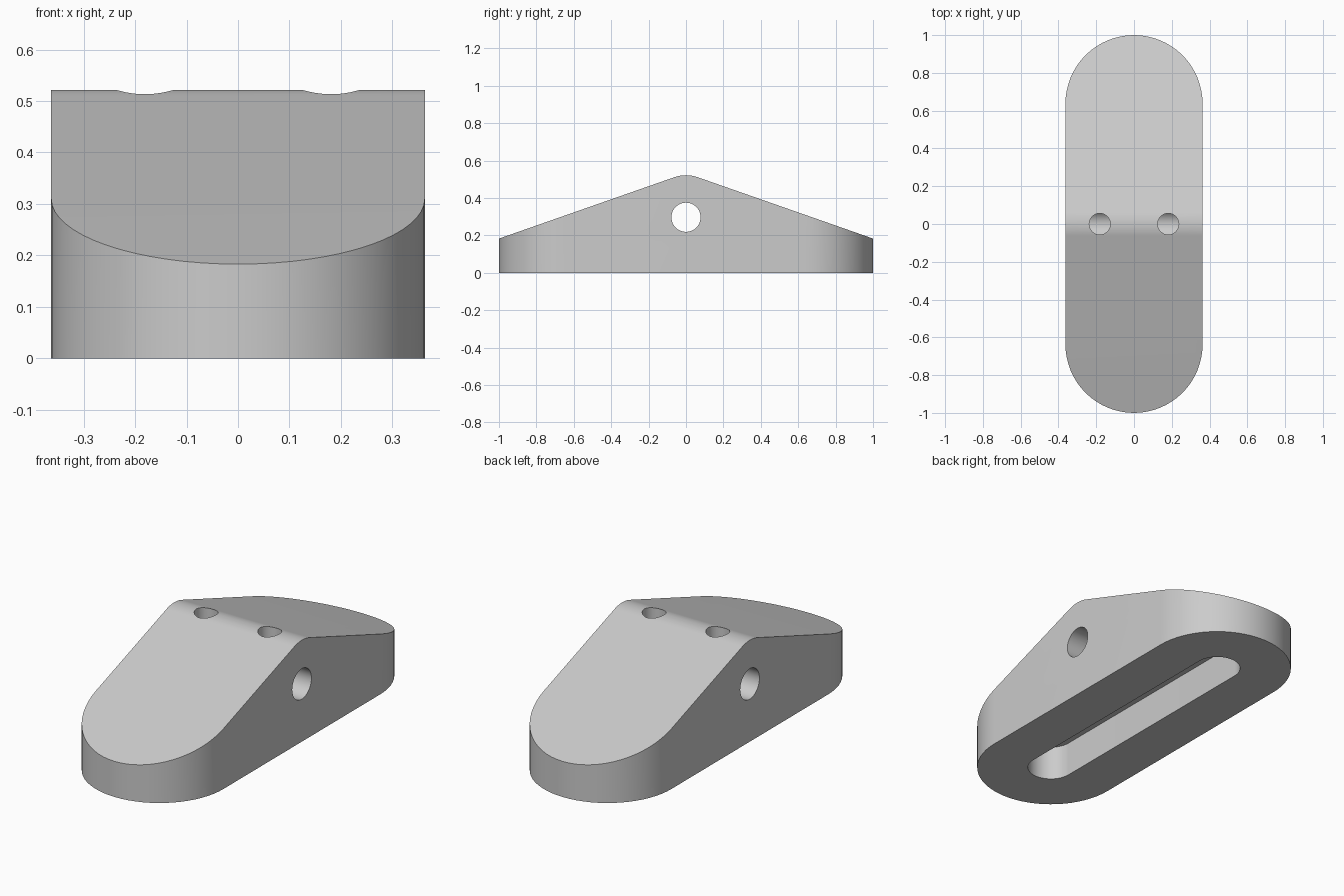
import bpy, bmesh
from math import sin, cos, pi, atan, sqrt
from mathutils import Vector

if "Cube" in bpy.data.objects:
    bpy.data.objects.remove(bpy.data.objects["Cube"], do_unlink=True)

HALF_WIDTH = 0.363
END_CENTRE = 1 - HALF_WIDTH
SLOPE, END_HEIGHT, RIDGE_RADIUS = 0.35, 0.183, 0.19

grey = bpy.data.materials.new("plain grey")
grey.use_nodes = True
grey.diffuse_color = (0.6, 0.6, 0.6, 1)
grey.node_tree.nodes["Principled BSDF"].inputs["Base Color"].default_value = (0.6, 0.6, 0.6, 1)


def prism(name, outline, start, depth):
    """Extrude a closed outline of 3D points along a depth vector."""
    bm = bmesh.new()
    face = bm.faces.new([bm.verts.new(Vector(start) + Vector(p)) for p in outline])
    extruded = bmesh.ops.extrude_face_region(bm, geom=[face])["geom"]
    moved = [g for g in extruded if isinstance(g, bmesh.types.BMVert)]
    bmesh.ops.translate(bm, verts=moved, vec=depth)
    bmesh.ops.recalc_face_normals(bm, faces=bm.faces)
    mesh = bpy.data.meshes.new(name)
    bm.to_mesh(mesh)
    bm.free()
    mesh.materials.append(grey)
    obj = bpy.data.objects.new(name, mesh)
    bpy.context.collection.objects.link(obj)
    return obj


def stadium(radius, segments=32):
    """Rounded-end outline in the ground plane, long along y."""
    points = []
    for side in (1, -1):
        for i in range(segments + 1):
            a = pi * i / segments
            points.append((side * radius * cos(a), side * (END_CENTRE + radius * sin(a)), 0))
    return points


def circle(radius, u, v, segments=48):
    angles = [2 * pi * i / segments for i in range(segments)]
    return [Vector(u) * radius * cos(a) + Vector(v) * radius * sin(a) for a in angles]


def cut(target, cutter, operation="DIFFERENCE"):
    """Apply a boolean and discard the cutter."""
    cutter.hide_render = True
    bpy.context.view_layer.objects.active = target
    mod = target.modifiers.new("cut", "BOOLEAN")
    mod.operation, mod.solver, mod.object = operation, "EXACT", cutter
    bpy.ops.object.modifier_apply(modifier=mod.name)
    bpy.data.objects.remove(cutter, do_unlink=True)


# Body: round-ended block trimmed by a gabled profile with a rounded ridge
body = prism("ridged_block", stadium(HALF_WIDTH), (0, 0, 0), (0, 0, 0.8))
reach = 1.2
eave = END_HEIGHT - SLOPE * (reach - 1)
tilt = atan(SLOPE)
arc_centre = END_HEIGHT + SLOPE - RIDGE_RADIUS * sqrt(1 + SLOPE ** 2)
profile = [(0, -reach, -0.2), (0, reach, -0.2), (0, reach, eave)]
for i in range(17):
    a = tilt * (1 - i / 8)
    profile.append((0, RIDGE_RADIUS * sin(a), arc_centre + RIDGE_RADIUS * cos(a)))
profile.append((0, -reach, eave))
cut(body, prism("gable_trim", profile, (-0.6, 0, 0), (1.2, 0, 0)), "INTERSECT")

# Long blind slot in the underside
cut(body, prism("slot_cutter", stadium(0.113), (0, 0, -0.1), (0, 0, 0.28)))

# Cross hole through the sides
cut(body, prism("cross_hole_cutter", circle(0.078, (0, 1, 0), (0, 0, 1)),
                (-0.6, 0, 0.297), (1.2, 0, 0)))

# Two holes from the ridge down into the cross hole
for x in (-0.181, 0.181):
    cut(body, prism("ridge_hole_cutter", circle(0.056, (1, 0, 0), (0, 1, 0)),
                    (x, 0, 0.297), (0, 0, 0.5)))

# Smooth curved walls, crisp edges
bpy.ops.object.select_all(action="DESELECT")
body.select_set(True)
bpy.context.view_layer.objects.active = body
bpy.ops.object.shade_smooth_by_angle()
